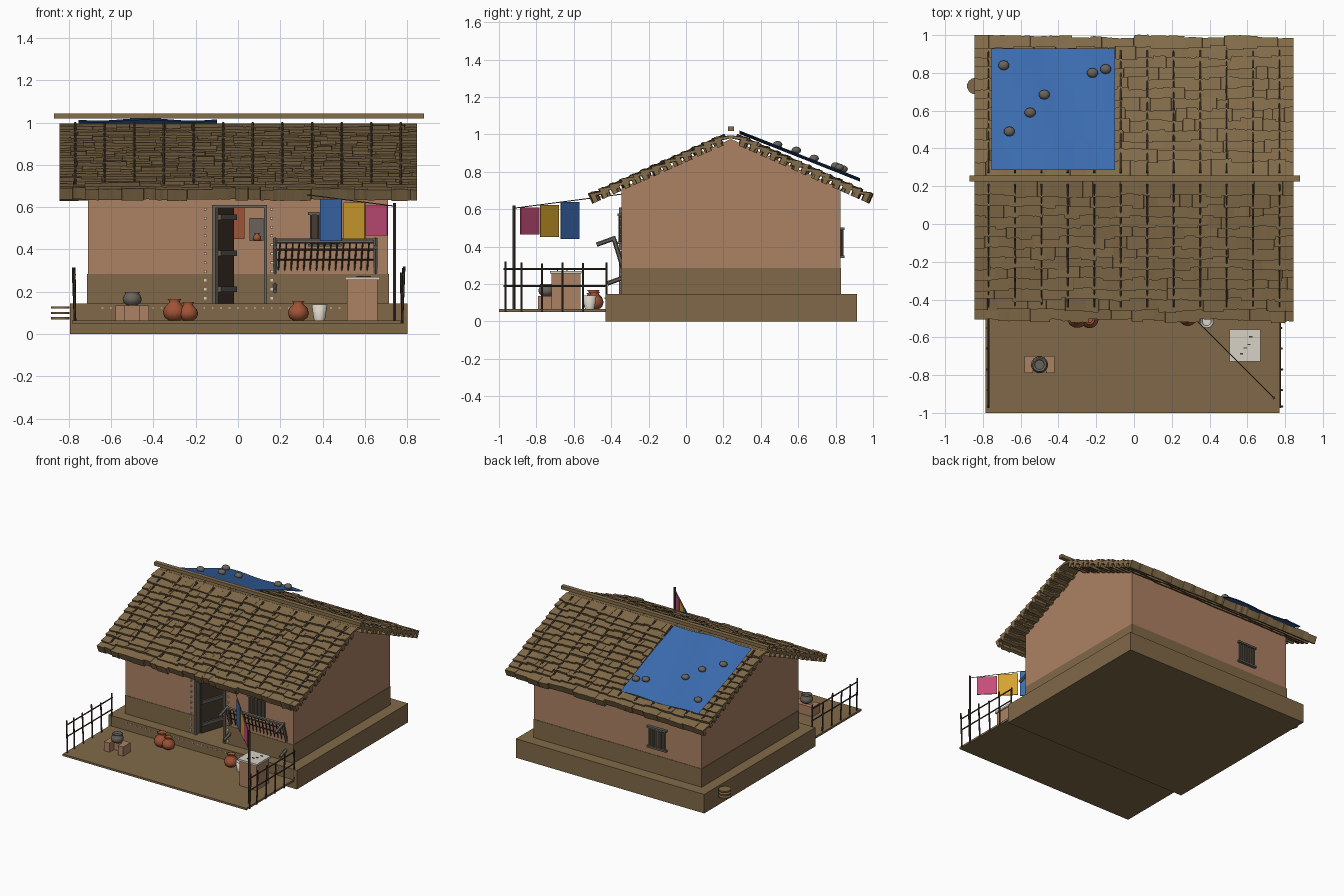
import bpy, bmesh, math, random
from mathutils import Vector, Matrix

random.seed(7)
cube = bpy.data.objects.get("Cube")
if cube:
    bpy.data.objects.remove(cube, do_unlink=True)


def material(name, r, g, b):
    m = bpy.data.materials.new(name)
    m.use_nodes = True
    col = (r ** 2.2, g ** 2.2, b ** 2.2, 1)
    m.diffuse_color = col
    m.node_tree.nodes["Principled BSDF"].inputs["Base Color"].default_value = col
    return m


PLASTER = material("clay plaster", .67, .5, .39)
MUD = material("brown mud", .5, .41, .29)
THATCH = material("thatch", .52, .43, .3)
WOOD = material("dark wood", .28, .24, .2)
GREY = material("weathered grey", .41, .39, .36)
TERRA = material("terracotta", .62, .33, .22)
BLUE = material("blue cloth", .24, .42, .68)
PINK = material("pink cloth", .77, .31, .47)
YELLOW = material("yellow cloth", .83, .63, .2)
WHITE = material("chalk white", .84, .82, .77)

parts = {}


def part(name, mat, smooth=False):
    if name not in parts:
        parts[name] = (bmesh.new(), mat, smooth)
    return parts[name][0]


def loft(bm, rings, caps=True):
    rows = [[bm.verts.new(p) for p in ring] for ring in rings]
    n = len(rows[0])
    for a, b in zip(rows, rows[1:]):
        for i in range(n):
            j = (i + 1) % n
            bm.faces.new((a[i], a[j], b[j], b[i]))
    if caps:
        bm.faces.new(rows[0])
        bm.faces.new(rows[-1])


def prism(name, mat, pts, x0, x1):
    loft(part(name, mat), [[(x, y, z) for y, z in pts] for x in (x0, x1)])


def box(name, mat, x0, x1, y0, y1, z0, z1):
    prism(name, mat, [(y0, z0), (y1, z0), (y1, z1), (y0, z1)], x0, x1)


def slab(name, mat, p, q, z0, z1, t):
    p, q = Vector(p), Vector(q)
    side = (q - p).orthogonal().normalized() * t / 2
    ring = [p - side, q - side, q + side, p + side]
    loft(part(name, mat), [[(v.x, v.y, z) for v in ring] for z in (z0, z1)])


def rod(name, mat, p, q, r, sides=6):
    p, q = Vector(p), Vector(q)
    d = q - p
    m = Matrix.Translation((p + q) / 2) @ d.to_track_quat('Z', 'Y').to_matrix().to_4x4()
    bmesh.ops.create_cone(part(name, mat), cap_ends=True, segments=sides,
                          radius1=r, radius2=r, depth=d.length, matrix=m)


def lathe(name, mat, x, y, z, profile, scale=1, sides=18):
    turn = [math.tau * i / sides for i in range(sides)]
    loft(part(name, mat, True), [[(x + r * scale * math.cos(a), y + r * scale * math.sin(a),
                                   z + h * scale) for a in turn] for r, h in profile])


# ground and plinth
WX, WF, WB, FLOOR, DADO, EAVE = .71, -.345, .825, .145, .285, .71
box("plinth", MUD, -.795, .8, -.43, .915, 0, FLOOR)
box("yard", MUD, -.785, .77, -1, -.43, .05, .065)


# walls with a darker base band and an open doorway
def wall(x0, x1, y0, y1):
    e = .003
    box("wall_base", MUD, x0 - e, x1 + e, y0 - e, y1 + e, FLOOR, DADO)
    box("walls", PLASTER, x0, x1, y0, y1, DADO, EAVE)


T, DL, DR, DTOP = .04, -.115, .13, .61
wall(-WX, DL, WF, WF + T)
wall(DR, WX, WF, WF + T)
box("walls", PLASTER, DL, DR, WF, WF + T, DTOP, EAVE)
wall(-WX, WX, WB - T, WB)
for x in (-WX, WX - T):
    wall(x, x + T, WF + T, WB - T)
    prism("gable", PLASTER, [(WF, EAVE), (WB, EAVE), (.24, .975)], x, x + T)

# door, frame and things on the inner wall
for x in (DL, DR):
    box("door_frame", GREY, x - .008, x + .008, WF - .012, WF + T, FLOOR, DTOP)
box("door_frame", GREY, DL, DR, WF - .012, WF + T, DTOP - .015, DTOP)
slab("door_leaf", WOOD, (-.1, -.31), (-.025, -.09), FLOOR, .6, .015)
for z in (.2, .37, .54):
    slab("door_batten", GREY, (-.09, -.31), (-.015, -.09), z, z + .025, .02)
inner = WB - T
box("wall_hanging", TERRA, -.03, .03, inner - .008, inner, .45, .6)
box("wall_niche", GREY, .055, .12, inner - .008, inner, .44, .55)

# chalk dots round the door and along the plinth
for i in range(11):
    z = FLOOR + .025 + i * .042
    for x in (DL - .04, DR + .03):
        box("door_dots", WHITE, x - .006, x + .006, WF - .008, WF, z - .006, z + .006)
for i in range(33):
    x = -.64 + i * .04
    box("plinth_dots", WHITE, x - .004, x + .004, -.435, -.43, .12, .127)


# barred windows
def window(x, z, y, out):
    w, h = .065, .15
    f = sorted((y, y + out * .006))
    box("window_opening", WOOD, x - w, x + w, f[0], f[1], z, z + h)
    for zz in (z, z + h):
        f = sorted((y, y + out * .022))
        box("window_frame", GREY, x - w - .015, x + w + .015, f[0], f[1], zz - .007, zz + .007)
    for i in range(5):
        bx = x - w + i * w / 2
        rod("window_bars", GREY, (bx, y + out * .012, z), (bx, y + out * .012, z + h), .005)


window(.41, .42, WF, -1)
window(-.34, .345, WB, 1)

# thatched roof: overlapping ragged courses with drooping lips
RY, RZ, PITCH, RX = .24, 1.0, math.radians(24), .845
S, C = math.sin(PITCH), math.cos(PITCH)


def slope(side, x, d, h):
    return (x, RY + side * (d * C + h * S), RZ - d * S + h * C)


def course(side, start, length):
    rings, x = [], -RX
    while x < RX:
        end = min(x + random.uniform(.05, .12), RX)
        if RX - end < .03:
            end = RX
        shift, lift = random.uniform(-.014, .008), random.uniform(-.004, .005)
        for k in range(4):
            px = x + .001 + (end - x - .001) * k / 3
            e = length + shift + random.uniform(-.003, .003)
            t = .018 + lift
            outline = [(0, -.006), (e, t), (e, -.038), (e - .026, -.038), (e - .026, -.004), (0, -.022)]
            rings.append([slope(side, px, start + d, h) for d, h in outline])
        x = end
    loft(part("thatch_front" if side < 0 else "thatch_back", THATCH), rings)


for side in (-1, 1):
    for i in range(13):
        course(side, i * .06, .098)
    for i in range(12):
        x = -.77 + i * .14
        rod("roof_rafters", WOOD, slope(side, x, .03, .01), slope(side, x, .74, .01), .007)
box("ridge_pole", THATCH, -.87, .88, RY - .016, RY + .016, 1.018, 1.043)


# tarpaulin weighed down with stones
def tarp_z(x, y):
    return 1.015 - (y - .285) * .395 + .006 * math.sin(x * 14 + y * 5)


bm = part("tarpaulin", BLUE)
N = 12
grid = [[], []]
for layer, drop in zip(grid, (0, .007)):
    for i in range(N + 1):
        xs = -.755 + .655 * i / N
        row = [(xs, .285 + .645 * j / N) for j in range(N + 1)]
        layer.append([bm.verts.new((x, y, tarp_z(x, y) - drop)) for x, y in row])
for layer in grid:
    for a, b in zip(layer, layer[1:]):
        for j in range(N):
            bm.faces.new((a[j], a[j + 1], b[j + 1], b[j]))
for x, y in [(-.69, .84), (-.22, .8), (-.15, .82), (-.475, .685), (-.55, .59), (-.66, .49)]:
    m = Matrix.Translation((x, y, tarp_z(x, y) + .014)) @ Matrix.Diagonal((.03, .026, .02, 1))
    bmesh.ops.create_icosphere(part("roof_stones", GREY, True), subdivisions=2, radius=1, matrix=m)

# stick fences at both sides of the yard
for x in (-.77, .775):
    lean = .012 if x > 0 else -.012
    for y in (-.965, -.88, -.77, -.66, -.55, -.425):
        top = random.uniform(.28, .325)
        rod("fence_posts", WOOD, (x, y, .05), (x + random.uniform(-.4, 1) * lean, y, top), .006)
    for z in (.19, .28):
        rod("fence_rails", WOOD, (x, -.975, z), (x, -.42, z), .005)

# washing line
rod("line_pole", WOOD, (.74, -.92, .06), (.74, -.92, .62), .008)
rod("washing_line", GREY, (.74, -.92, .605), (.165, -.345, .68), .0025, 4)
for mat, y, z0, z1 in ((PINK, -.885, .465, .608), (YELLOW, -.78, .45, .622), (BLUE, -.67, .44, .638)):
    slab(mat.name + "_washing", mat, (-.18 - y, y), (-.28 - y, y + .1), z0, z1, .005)

# rope bed leaning on the wall
hi, lo = (-.385, .44), (-.317, .22)
for y, z in (hi, lo):
    rod("bed_frame", GREY, (.165, y, z), (.66, y, z), .012)
for x in (.175, .65):
    rod("bed_frame", GREY, (x, *hi), (x, *lo), .012)
    rod("bed_legs", GREY, (x, -.375, .447), (x, -.478, .41), .012)
    rod("bed_legs", GREY, (x, -.317, .24), (x, -.42, .203), .012)
for i in range(15):
    x = .2 + i * .03
    rod("bed_ropes", WOOD, (x, *hi), (x - .015, *lo), .004, 4)
for k in (.18, .4):
    y, z = (h + (l - h) * k for h, l in zip(hi, lo))
    rod("bed_ropes", WOOD, (.175, y, z), (.65, y, z), .004, 4)

# hearth with cooking pot
box("hearth", PLASTER, -.58, -.42, -.735, -.7, .06, .135)
for x in (-.58, -.465):
    box("hearth", PLASTER, x, x + .045, -.79, -.735, .06, .135)
POT = [(.5, 0), (.85, .25), (1, .7), (.85, 1.15), (.5, 1.5), (.45, 1.65), (.62, 1.85), (.5, 1.85), (.36, 1.6)]
COOK = [(.5, 0), (.9, .3), (1, .7), (.85, 1.1), (.7, 1.25), (.85, 1.45), (.7, 1.45), (.55, 1.2)]
lathe("cooking_pot", GREY, -.5, -.745, .135, COOK, .045)

# water pots, bucket and small indoor pot
lathe("water_pot", TERRA, -.3, -.495, .065, POT, .055)
lathe("water_pot", TERRA, -.235, -.505, .065, POT, .047)
lathe("water_pot", TERRA, .285, -.49, .065, POT, .05)
lathe("small_pot", TERRA, .09, inner - .03, .44, POT, .02)
lathe("bucket", WHITE, .385, -.515, .065, [(.7, 0), (1, 2), (.9, 2), (.62, .2)], .037)

# washstand with a pale top
box("washstand", PLASTER, .515, .66, -.72, -.565, .06, .255)
box("washstand_top", WHITE, .505, .67, -.728, -.558, .255, .27)
for x, y in ((.56, -.69), (.6, -.64), (.58, -.66), (.61, -.6)):
    box("washstand_crumbs", WOOD, x, x + .018, y, y + .006, .27, .274)

# drying fuel cakes by the plinth
for z in (.07, .095, .12):
    rod("fuel_cakes", MUD, (-.84, .73, z), (-.84, .73, z + .01), .044, 14)

# turn every part into an object
for name, (bm, mat, smooth) in parts.items():
    bmesh.ops.recalc_face_normals(bm, faces=bm.faces)
    for f in bm.faces:
        f.smooth = smooth and len(f.verts) < 5
    me = bpy.data.meshes.new(name)
    bm.to_mesh(me)
    bm.free()
    me.materials.append(mat)
    bpy.context.scene.collection.objects.link(bpy.data.objects.new(name.replace(" ", "_"), me))
